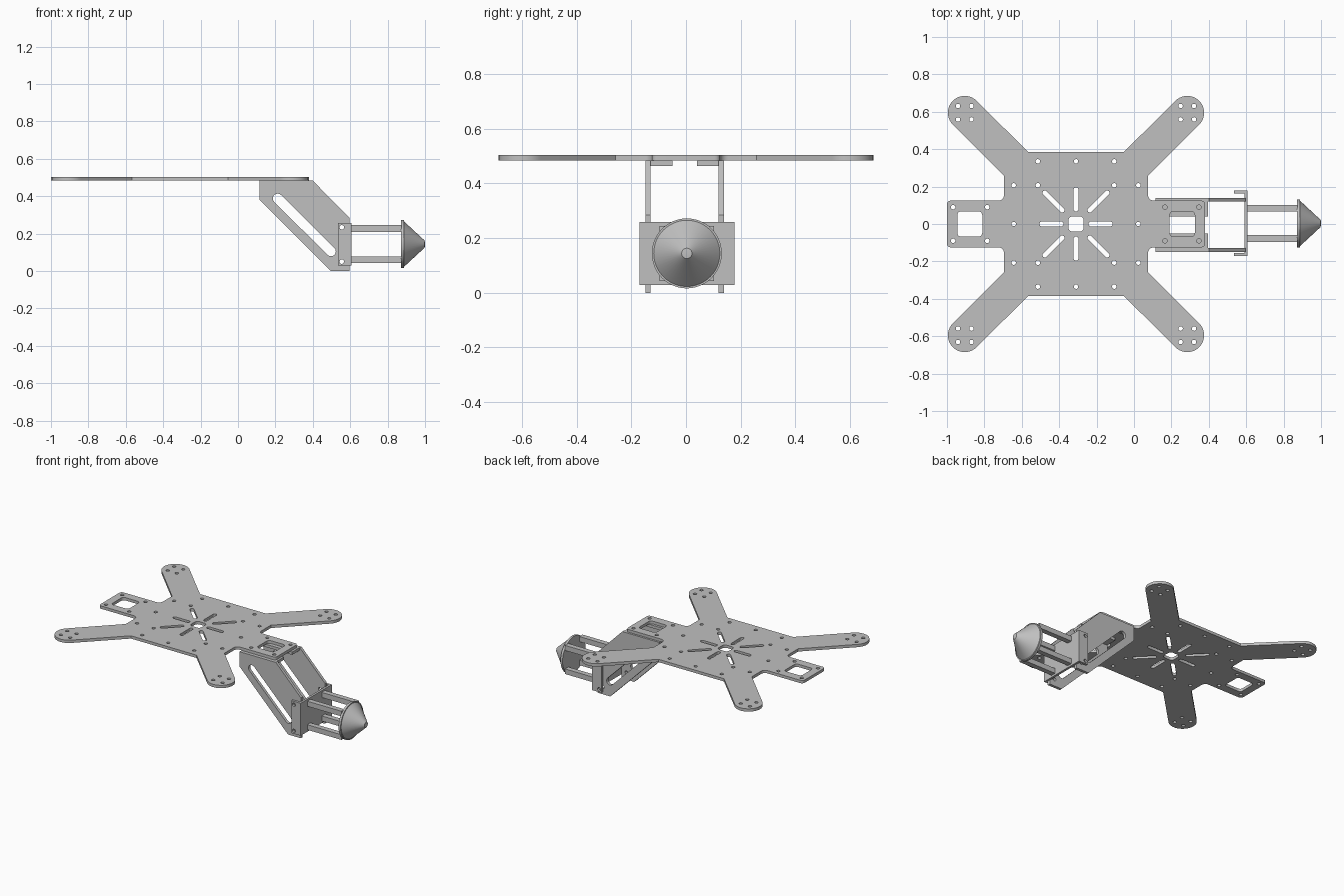
import bpy, bmesh
from math import sin, cos, pi, radians, atan2
from mathutils import Matrix

if "Cube" in bpy.data.objects:
    bpy.data.objects.remove(bpy.data.objects["Cube"])

GREY = (0.53, 0.53, 0.53, 1)
grey = bpy.data.materials.new("plain grey")
grey.use_nodes = True
grey.diffuse_color = GREY
grey.node_tree.nodes["Principled BSDF"].inputs["Base Color"].default_value = GREY


def arc(cx, cy, r, a0, a1, n=12):
    angles = [radians(a0 + (a1 - a0) * i / n) for i in range(n + 1)]
    return [(cx + r * cos(a), cy + r * sin(a)) for a in angles]


def circle(cx, cy, r=0.012):
    return arc(cx, cy, r, 0, 360, 16)[:-1]


def slot(x0, y0, x1, y1, r):
    a = atan2(y1 - y0, x1 - x0) * 180 / pi
    return arc(x1, y1, r, a - 90, a + 90, 8) + arc(x0, y0, r, a + 90, a + 270, 8)


def round_rect(cx, cy, hx, hy, r):
    corners = ((1, 1, 0), (-1, 1, 90), (-1, -1, 180), (1, -1, 270))
    return [p for sx, sy, a in corners
            for p in arc(cx + sx * (hx - r), cy + sy * (hy - r), r, a, a + 90, 5)]


def finish(name, mesh):
    mesh.materials.clear()
    mesh.materials.append(grey)
    obj = bpy.data.objects.new(name, mesh)
    bpy.context.collection.objects.link(obj)
    bpy.ops.object.select_all(action='DESELECT')
    obj.select_set(True)
    bpy.context.view_layer.objects.active = obj
    bpy.ops.object.shade_smooth_by_angle(angle=radians(30))
    return obj


def sheet(name, loops, thickness, matrix):
    """Flat sheet from an outline and its holes, extruded about its mid plane."""
    curve = bpy.data.curves.new(name, 'CURVE')
    curve.dimensions = '2D'
    curve.fill_mode = 'BOTH'
    curve.extrude = thickness / 2
    for pts in loops:
        sp = curve.splines.new('POLY')
        sp.points.add(len(pts) - 1)
        for p, (x, y) in zip(sp.points, pts):
            p.co = (x, y, 0, 1)
        sp.use_cyclic_u = True
    helper = bpy.data.objects.new(name + " helper", curve)
    bpy.context.collection.objects.link(helper)
    deps = bpy.context.evaluated_depsgraph_get()
    mesh = bpy.data.meshes.new_from_object(helper.evaluated_get(deps))
    bpy.data.objects.remove(helper)
    bm = bmesh.new()
    bm.from_mesh(mesh)
    bmesh.ops.remove_doubles(bm, verts=bm.verts, dist=0.0002)
    bmesh.ops.recalc_face_normals(bm, faces=bm.faces)
    bm.transform(matrix)
    bm.to_mesh(mesh)
    bm.free()
    return finish(name, mesh)


def box(name, x0, x1, y0, y1, z0, z1):
    bm = bmesh.new()
    bmesh.ops.create_cube(bm, size=1)
    bm.transform(Matrix.Translation(((x0 + x1) / 2, (y0 + y1) / 2, (z0 + z1) / 2))
                 @ Matrix.Diagonal((x1 - x0, y1 - y0, z1 - z0, 1)))
    mesh = bpy.data.meshes.new(name)
    bm.to_mesh(mesh)
    bm.free()
    return finish(name, mesh)


def upright(y):
    return Matrix.Translation((0, y, 0)) @ Matrix.Rotation(pi / 2, 4, 'X')


# Main plate outline: one quarter, mirrored to the other three
ARM = (0.595, 0.595)
quarter = ([(0.256, 0.385)] + arc(*ARM, 0.09, 135, -45, 20) + [(0.385, 0.258)]
           + arc(0.415, 0.155, 0.03, 180, 270, 6) + arc(0.67, 0.105, 0.02, 90, 0, 5))
half = quarter + [(x, -y) for x, y in reversed(quarter)]
outline = half + [(-x, -y) for x, y in half]

# Main plate holes
holes = [round_rect(0, 0, 0.041, 0.041, 0.022)]
for k in range(8):
    a = k * pi / 4
    r0, r1 = (0.105, 0.235) if k % 2 else (0.08, 0.183)
    holes.append(slot(r0 * cos(a), r0 * sin(a), r1 * cos(a), r1 * sin(a), 0.013))
for s in (-1, 1):
    holes.append(round_rect(s * 0.568, 0, 0.067, 0.067, 0.02))
    holes += [circle(s * 0.333, 0), circle(0, s * 0.335)]
    for t in (-1, 1):
        holes += [circle(s * x, t * y) for x, y in
                  ((0.204, 0.335), (0.204, 0.207), (0.333, 0.207), (0.475, 0.09), (0.657, 0.09))]
        holes += [circle(s * (ARM[0] + dx), t * (ARM[1] + dy))
                  for dx in (-0.036, 0.036) for dy in (-0.036, 0.036)]
sheet("main_plate", [outline] + holes, 0.02, Matrix.Translation((-0.31, 0, 0.493)))

# Slanted side brackets with a long slot, and their top flanges
bolt_holes = [circle(0.555, 0.05), circle(0.555, 0.234)]
bracket = [(0.115, 0.483), (0.40, 0.483), (0.595, 0.285), (0.595, 0), (0.495, 0), (0.115, 0.38)]
MID = -0.005
for side, s in (("left", 1), ("right", -1)):
    sheet(side + "_side_bracket",
          [bracket, slot(0.212, 0.388, 0.497, 0.105, 0.026)] + bolt_holes,
          0.02, upright(MID + s * 0.134))
    y0, y1 = sorted((MID + s * 0.045, MID + s * 0.125))
    box(side + "_top_flange", 0.115, 0.395, y0, y1, 0.463, 0.483)

# U-shaped mount: front face and two drilled cheeks
box("mount_face", 0.592, 0.608, -0.17, 0.178, 0.029, 0.258)
cheek = [(0.535, 0.029), (0.6, 0.029), (0.6, 0.258), (0.535, 0.258)]
for side, y in (("left", 0.17), ("right", -0.162)):
    sheet(side + "_mount_cheek", [cheek] + bolt_holes, 0.016, upright(y))

# Four square posts holding the nose
NOSE_Y, NOSE_Z = 0.003, 0.144
for side, s in (("left", 1), ("right", -1)):
    for level, t in (("upper", 1), ("lower", -1)):
        y, z = NOSE_Y + s * 0.081, NOSE_Z + t * 0.083
        box(f"{level}_{side}_post", 0.605, 0.875, y - 0.018, y + 0.018, z - 0.018, z + 0.018)

# Nose cone with rim, turned about the x axis
profile = [(0.872, 0), (0.872, 0.128), (0.888, 0.128), (0.888, 0.121), (0.998, 0.019), (1.0, 0)]
bm = bmesh.new()
verts = [bm.verts.new((x, 0, r)) for x, r in profile]
edges = [bm.edges.new(pair) for pair in zip(verts, verts[1:])]
bmesh.ops.spin(bm, geom=verts + edges, cent=(0, 0, 0), axis=(1, 0, 0), angle=2 * pi, steps=48)
bmesh.ops.remove_doubles(bm, verts=bm.verts, dist=0.0002)
bmesh.ops.recalc_face_normals(bm, faces=bm.faces)
bm.transform(Matrix.Translation((0, NOSE_Y, NOSE_Z)))
mesh = bpy.data.meshes.new("nose_cone")
bm.to_mesh(mesh)
bm.free()
finish("nose_cone", mesh)
